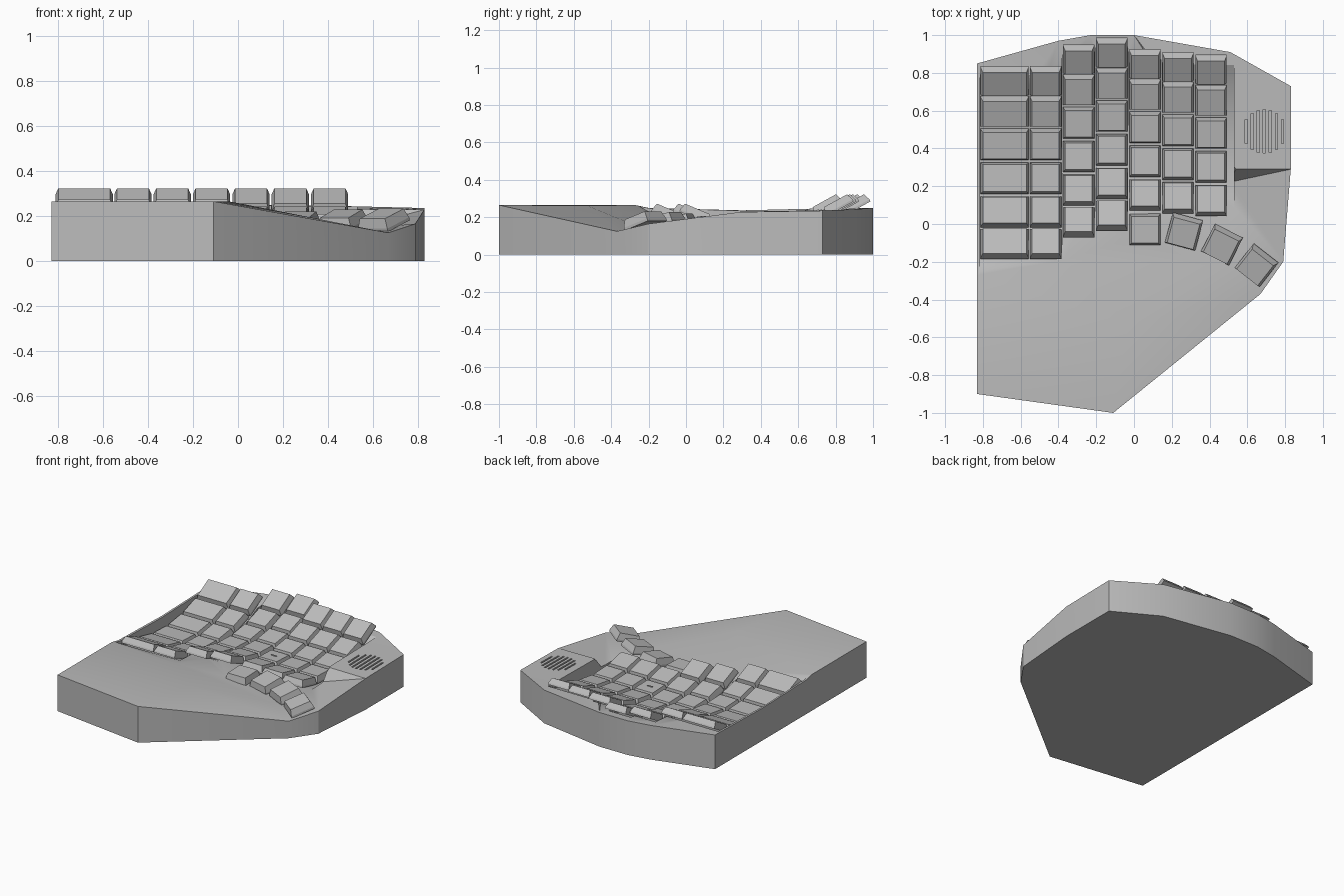
import bpy, bmesh, math
from mathutils import Matrix, Vector

if "Cube" in bpy.data.objects:
    bpy.data.objects.remove(bpy.data.objects["Cube"])

grey = bpy.data.materials.new("plain grey")
grey.diffuse_color = (0.5, 0.5, 0.5, 1)
grey.use_nodes = True
grey.node_tree.nodes["Principled BSDF"].inputs["Base Color"].default_value = grey.diffuse_color


def make(name, verts, faces, tri=False):
    bm = bmesh.new()
    vs = [bm.verts.new(v) for v in verts]
    for f in faces:
        bm.faces.new([vs[i] for i in f])
    if tri:
        bmesh.ops.triangulate(bm, faces=[f for f in bm.faces if len(f.verts) > 4])
    bmesh.ops.recalc_face_normals(bm, faces=bm.faces)
    me = bpy.data.meshes.new(name)
    bm.to_mesh(me)
    bm.free()
    me.materials.append(grey)
    ob = bpy.data.objects.new(name, me)
    bpy.context.collection.objects.link(ob)
    return ob


def prism(name, profile, x0, x1):
    """Extrude a (y, z) profile along x."""
    n = len(profile)
    verts = [(x, y, z) for x in (x0, x1) for y, z in profile]
    faces = [list(range(n)), list(range(n, 2 * n))]
    faces += [(i, (i + 1) % n, n + (i + 1) % n, n + i) for i in range(n)]
    return make(name, verts, faces)


def cut(target, cutter):
    bpy.context.view_layer.objects.active = target
    mod = target.modifiers.new("cut", 'BOOLEAN')
    mod.operation = 'DIFFERENCE'
    mod.solver = 'EXACT'
    mod.object = cutter
    bpy.ops.object.modifier_apply(modifier=mod.name)
    bpy.data.objects.remove(cutter)


# --- case: outer rim points, then inner points of the sculpted top
P = {
    "A": (-.83, -.90, .265), "B": (-.11, -1.0, .265), "C": (.67, -.37, .125),
    "D": (.79, -.20, .165), "E": (.83, .29, .228), "F": (.83, .73, .235),
    "G": (.51, .91, .243), "H": (0, 1.0, .25), "I": (-.23, 1.0, .25),
    "J": (-.40, .97, .25), "K": (-.83, .85, .25), "K2": (-.83, .30, .237),
    "W1": (-.83, -.20, .25), "L": (-.83, -.27, .265),
    "P": (-.03, -.53, .263), "W2": (-.37, -.19, .20), "W3": (.44, -.22, .135),
    "N": (-.03, -.08, .15), "T": (.50, .22, .14),
    "E2": (.54, .29, .23), "F2": (.535, .73, .237),
}
names = list(P)
rim = 14
top = ["A B P L", "B C P", "L P W2 W1", "P C W3", "P W3 W2",   # palm rest
       "W3 C D", "D E T", "D T W3", "W3 T N", "W3 N W2",       # thumb area
       "E E2 T", "E F F2 E2", "F G F2",                        # side platform
       "W1 W2 N T E2 F2 G H I J K K2"]                         # key area
verts = list(P.values())
n = len(verts)
verts += [(x, y, 0) for x, y, z in verts[:rim]]
faces = [[names.index(k) for k in f.split()] for f in top]
faces += [(i, (i + 1) % rim, n + (i + 1) % rim, n + i) for i in range(rim)]
faces.append(list(range(n, n + rim)))
case = make("case", verts, faces, tri=True)

# --- concave key well, one curved trough per staggered column
R, YC, ZTOP, KEY_H = .95, .28, .17, .05
FLOOR = R + KEY_H + .01


def trough(x0, x1, shift):
    arc = []
    for i in range(25):
        t = -.62 + 1.24 * i / 24
        arc.append((YC + shift + FLOOR * math.sin(t), ZTOP + R - FLOOR * math.cos(t)))
    arc += [(arc[-1][0], .5), (arc[0][0], .5)]
    cut(case, prism("well_cutter", arc, x0, x1))


for x0, x1, s in [(-.815, -.378, 0), (-.382, -.203, .115), (-.207, -.028, .15),
                  (-.032, .147, .085), (.143, .53, .065)]:
    trough(x0, x1, s)

# --- vent slots in the side platform
for i in range(-3, 4):
    half = math.sqrt(.115 ** 2 - (i * .032) ** 2)
    slot = [(.49 - half, .205), (.49 + half, .205), (.49 + half, .3), (.49 - half, .3)]
    cut(case, prism("slot_cutter", slot, .69 + i * .032 - .006, .69 + i * .032 + .006))

bpy.ops.object.select_all(action='DESELECT')
case.select_set(True)
bpy.context.view_layer.objects.active = case
bpy.ops.object.shade_smooth_by_angle(angle=math.radians(25))


# --- keys: tapered caps, origin on the top face
def key(name, loc, rot, w=.166, d=.166, h=KEY_H):
    v = []
    for z, inset in ((-h, 0), (-h * .75, 0), (0, .012)):
        a, b = w / 2 - inset, d / 2 - inset
        v += [(-a, -b, z), (a, -b, z), (a, b, z), (-a, b, z)]
    f = [(0, 1, 2, 3), (8, 9, 10, 11)]
    for k in (0, 4):
        f += [(k + i, k + (i + 1) % 4, k + 4 + (i + 1) % 4, k + 4 + i) for i in range(4)]
    ob = make(name, v, f)
    ob.matrix_world = Matrix.Translation(Vector(loc)) @ rot
    return ob


# column: centre x, width, y shift, number of rows
columns = [(-.685, .255, 0, 6), (-.468, .166, 0, 6), (-.293, .166, .115, 6),
           (-.118, .166, .15, 6), (.058, .166, .09, 5), (.233, .166, .075, 5),
           (.408, .166, .06, 5)]
for c, (x, w, shift, rows) in enumerate(columns):
    for r in range(rows):
        t = .505 - .181 * r
        loc = (x, YC + shift + R * math.sin(t), ZTOP + R - R * math.cos(t))
        rot = Matrix.Rotation(t, 4, 'X')
        key(f"key_{c + 1}_{r + 1}", loc, rot, w)
        # small raised bar on the home key
        if c == 4 and r == 3:
            bar = prism("home_bar", [(-.004, 0), (.004, 0), (.004, .005), (-.004, .005)],
                        -.022, .022)
            bar.matrix_world = Matrix.Translation(Vector(loc)) @ rot

# --- thumb keys fanned along an arc
thumbs = [(.058, -.03, .195, 0, 2), (.262, -.05, .205, -15, 12),
          (.46, -.12, .21, -27, 15), (.64, -.23, .21, -38, 18)]
for i, (x, y, z, turn, tilt) in enumerate(thumbs):
    rot = (Matrix.Rotation(math.radians(turn), 4, 'Z')
           @ Matrix.Rotation(math.radians(tilt), 4, 'X'))
    key(f"thumb_key_{i + 1}", (x, y, z), rot, h=.058)
